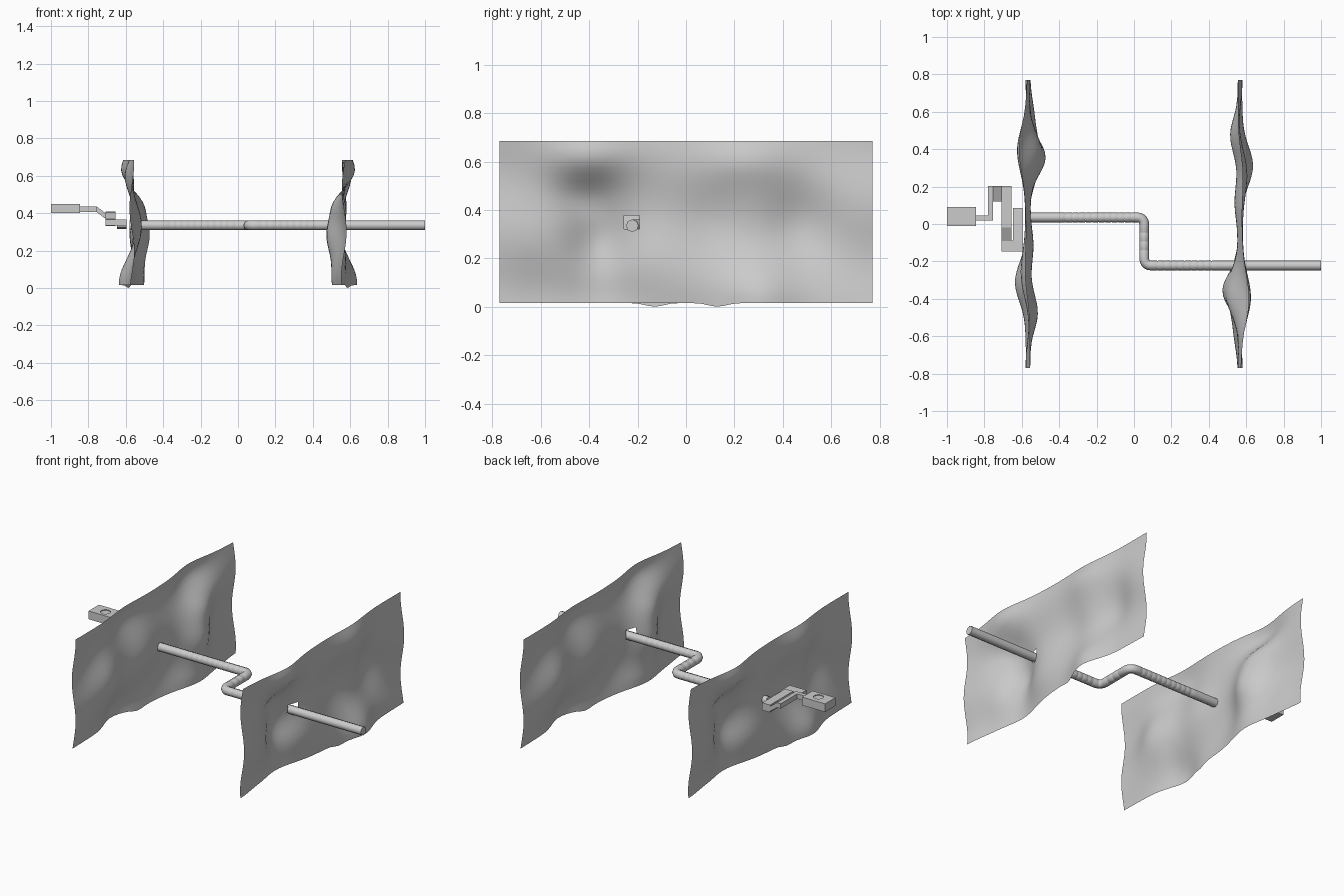
import bpy, bmesh, math
from mathutils import Vector

if "Cube" in bpy.data.objects:
    bpy.data.objects.remove(bpy.data.objects["Cube"])


def mesh_object(name, bm):
    me = bpy.data.meshes.new(name)
    bmesh.ops.recalc_face_normals(bm, faces=bm.faces)
    bm.to_mesh(me)
    bm.free()
    ob = bpy.data.objects.new(name, me)
    bpy.context.collection.objects.link(ob)
    return ob


# Wrinkled sheets: (y, z, y spread, z spread, x offset)
BUMPS = [(-.36, .27, .10, .11, -.10), (-.42, .45, .09, .06, -.03),
         (-.40, .62, .12, .07, .05), (-.35, .04, .14, .10, -.05),
         (.31, .02, .10, .11, .057), (.48, .37, .10, .12, -.05),
         (.27, .61, .12, .07, .03), (.12, .36, .09, .12, -.018),
         (-.60, .12, .08, .12, -.015)]


def sheet(name, side, hole):
    ny, nz = 48, 24
    bm = bmesh.new()
    grid = []
    for i in range(ny + 1):
        y = -.77 + 1.54 * i / ny
        row = []
        for j in range(nz + 1):
            z = .015 + .67 * j / nz
            x = .568 + .013 * math.sin(13 * z + 3 * y)
            for by, bz, sy, sz, a in BUMPS:
                x += a * math.exp(-((y - by) / sy) ** 2 / 2 - ((z - bz) / sz) ** 2 / 2)
            dip = .015 * math.exp(-((y - .13) / .05) ** 2) if j == 0 else 0
            row.append(bm.verts.new((side * x, side * y, z - dip)))
        grid.append(row)
    for i in range(ny):
        for j in range(nz):
            # square opening for the rod
            if hole and i in (16, 17) and j in (11, 12):
                continue
            f = bm.faces.new((grid[i][j], grid[i + 1][j], grid[i + 1][j + 1], grid[i][j + 1]))
            f.smooth = True
    return mesh_object(name, bm)


sheet("right_sheet", 1, True)
sheet("left_sheet", -1, False)

# Cranked rod with fine grooves along the flexible section
ROD_Z = .335
corners = [Vector((-.58, .035)), Vector((-.4, .035)), Vector((.02, .035)), Vector((.055, 0)),
           Vector((.055, -.187)), Vector((.09, -.222)), Vector((.45, -.222)), Vector((1, -.222))]
path = []


def straight(a, b, grooves):
    path.append((*a, 1))
    for k in range(1, grooves):
        p, d = a.lerp(b, k / grooves), (b - a).normalized() * .003
        path.extend([(*(p - d), 1), (*p, .95), (*(p + d), 1)])
    path.append((*b, 1))


def bend(cx, cy, a0, a1, r=.035):
    for k in range(1, 5):
        a = math.radians(a0 + (a1 - a0) * k / 5)
        path.append((cx + r * math.cos(a), cy + r * math.sin(a), 1))


path.append((*corners[0], 1))
straight(corners[1], corners[2], 12)
bend(.02, 0, 90, 0)
straight(corners[3], corners[4], 4)
bend(.09, -.187, 180, 270)
straight(corners[5], corners[6], 10)
path.append((*corners[7], 1))

cu = bpy.data.curves.new("cranked_rod", 'CURVE')
cu.dimensions = '3D'
cu.bevel_depth = .026
cu.bevel_resolution = 2
cu.use_fill_caps = True
sp = cu.splines.new('POLY')
sp.points.add(len(path) - 1)
for pt, (x, y, r) in zip(sp.points, path):
    pt.co = (x, y, ROD_Z, 1)
    pt.radius = r
rod = bpy.data.objects.new("cranked_rod", cu)
bpy.context.collection.objects.link(rod)
bpy.context.view_layer.objects.active = rod
rod.select_set(True)
bpy.ops.object.convert(target='MESH')
bpy.ops.object.shade_smooth_by_angle(angle=math.radians(50))


# Flat bars of the end linkage; z given at both ends of one axis
def bar(name, x, y, z0, z1, axis='x', t=.03):
    bm = bmesh.new()
    for i in (0, 1):
        for j in (0, 1):
            zc = (z0, z1)[i if axis == 'x' else j]
            for k in (0, 1):
                bm.verts.new((x[i], y[j], zc + (k - .5) * t))
    bmesh.ops.convex_hull(bm, input=bm.verts)
    bmesh.ops.dissolve_limit(bm, angle_limit=.01, verts=bm.verts, edges=bm.edges)
    return mesh_object(name, bm)


bar("link_arm", (-.85, -.755), (.02, .045), .42, .42)
bar("link_riser", (-.78, -.755), (.04, .203), .42, .42, 'y')
bar("link_bridge", (-.755, -.708), (.12, .203), .42, .385)
bar("link_long_upper", (-.708, -.655), (-.02, .203), .385, .385, 'y', .045)
bar("link_long_slope", (-.708, -.655), (-.09, -.02), .35, .385, 'y', .035)
bar("link_foot", (-.708, -.595), (-.147, -.088), .35, .35)
bar("link_end", (-.647, -.595), (-.09, .085), .345, .335, 'y', .04)

# End block with a shallow round recess, closed part way down
block = bar("end_block", (-1, -.845), (-.01, .09), .425, .425, 'x', .05)
bpy.ops.mesh.primitive_cylinder_add(vertices=16, radius=.028, depth=.06, location=(-.917, .035, .475))
cutter = bpy.context.object
cutter.name = "recess_cutter"
cutter.hide_render = True
mod = block.modifiers.new("recess", 'BOOLEAN')
mod.object = cutter
mod.operation = 'DIFFERENCE'
bpy.context.view_layer.objects.active = block
bpy.ops.object.modifier_apply(modifier="recess")
bpy.data.objects.remove(cutter)
